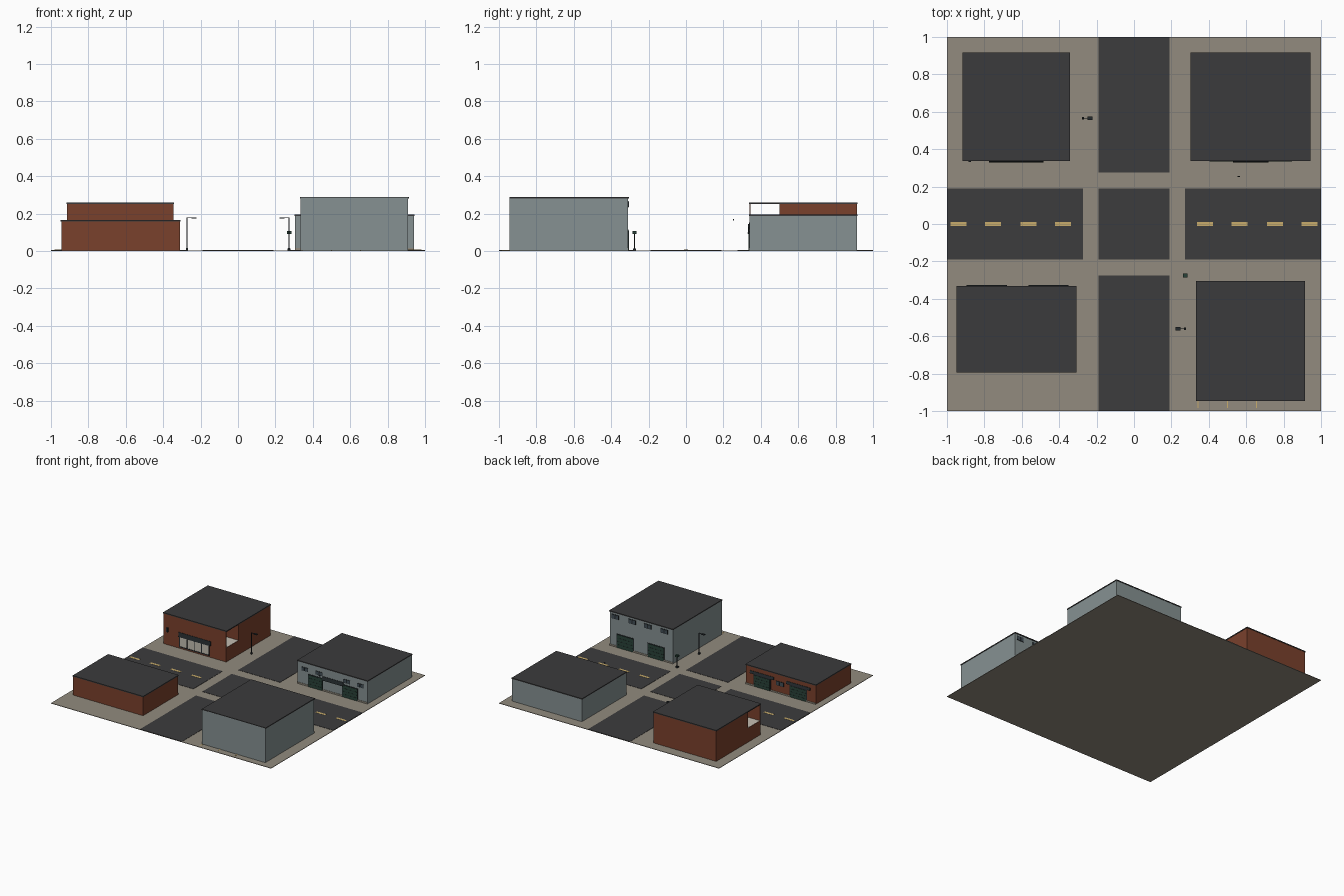
import bpy

if "Cube" in bpy.data.objects:
    bpy.data.objects.remove(bpy.data.objects["Cube"])


def mat(name, r, g, b):
    m = bpy.data.materials.new(name)
    lin = [((c / 255 + 0.055) / 1.055) ** 2.4 if c > 10 else c / 255 / 12.92 for c in (r, g, b)]
    m.diffuse_color = (*lin, 1)
    m.use_nodes = True
    m.node_tree.nodes["Principled BSDF"].inputs["Base Color"].default_value = m.diffuse_color
    return m


PAVE = mat("pavement", 146, 139, 126)
ROAD = mat("asphalt", 60, 60, 61)
YELLOW = mat("road_yellow", 200, 172, 108)
BRICK = mat("brick", 122, 65, 44)
GREY = mat("grey_wall", 134, 145, 146)
ROOF = mat("roof_dark", 59, 59, 60)
GREEN = mat("door_green", 40, 66, 56)
TRIM = mat("dark_trim", 36, 42, 45)
LIGHT = mat("pale_plaster", 196, 190, 178)
GLASS = mat("window_glass", 66, 78, 86)

FACES = [(0, 3, 2, 1), (4, 5, 6, 7), (0, 1, 5, 4), (1, 2, 6, 5), (2, 3, 7, 6), (3, 0, 4, 7)]


def box(name, x0, x1, y0, y1, z0, z1, m):
    x0, x1 = sorted((x0, x1))
    y0, y1 = sorted((y0, y1))
    v = [(x, y, z) for z in (z0, z1) for x, y in ((x0, y0), (x1, y0), (x1, y1), (x0, y1))]
    me = bpy.data.meshes.new(name)
    me.from_pydata(v, [], FACES)
    me.materials.append(m)
    ob = bpy.data.objects.new(name, me)
    bpy.context.collection.objects.link(ob)
    return ob


def roof(name, x0, x1, y0, y1, z):
    box(name + "_roof", x0 - .003, x1 + .003, y0 - .003, y1 + .003, z - .008, z, ROOF)


def door(name, x0, x1, y, s, h):
    # roller door: frame, leaf and panel seams; s = outward y direction
    box(name + "_frame", x0 - .006, x1 + .006, y, y + s * .003, G, h + .006, TRIM)
    box(name + "_leaf", x0, x1, y, y + s * .005, G, h, GREEN)
    for i in range(1, 4):
        z = G + (h - G) * i / 4
        box(name + "_seam", x0, x1, y, y + s * .006, z - .001, z + .001, TRIM)


def window(name, x, z, w, h, y, s):
    box(name + "_frame", x - w / 2, x + w / 2, y, y + s * .003, z - h / 2, z + h / 2, TRIM)
    for k in (-1, 1):
        c = x + k * w / 4
        box(name + "_pane", c - w * .19, c + w * .19, y, y + s * .004, z - h * .38, z + h * .38, GLASS)


def awning(name, x0, x1, y, s, z0, z1):
    # sloping canopy: upper front edge pulled back to the wall
    ob = box(name, x0, x1, y, y + s * .01, z0, z1, TRIM)
    for v in ob.data.vertices:
        if v.co.z > z0 + .001 and abs(v.co.y - y) > .005:
            v.co.y = y + s * .003


G = .004
# ground and roads
box("ground", -1, 1, -1, 1, 0, G, PAVE)
R0, R1 = G, G + .002
box("crossing_centre", -.19, .19, -.19, .19, R0, R1, ROAD)
for s in (-1, 1):
    box("road_ns", -.19, .19, s * .275, s, R0, R1, ROAD)
    box("road_ew", s * .273, s, -.19, .19, R0, R1, ROAD)
    for c in (.38, .565, .753, .938):
        box("lane_dash", s * c - .043, s * c + .043, -.01, .01, R1, R1 + .001, YELLOW)
for x in (.342, .5, .655):
    box("parking_line", x - .003, x + .003, -.985, -.93, G, G + .001, YELLOW)

# back left brick shop with open display corners
box("shop_body", -.915, -.345, .5, .915, G, .255, BRICK)
box("shop_front_base", -.915, -.345, .34, .5, G, .12, BRICK)
box("display_floor", -.913, -.347, .344, .5, .12, .121, LIGHT)
box("shop_front_wall", -.915, -.345, .34, .346, .12, .255, BRICK)
roof("shop", -.915, -.345, .34, .915, .26)
box("shop_window", -.765, -.5, .34, .336, .022, .1, LIGHT)
for i in range(5):
    x = -.765 + i * .265 / 4
    box("shop_mullion", x - .003, x + .003, .34, .334, .022, .1, TRIM)
box("shop_sill", -.77, -.495, .34, .333, .016, .023, TRIM)
awning("shop_awning", -.775, -.485, .34, -1, .1, .135)
box("shop_wall_lamp", -.885, -.872, .34, .332, .11, .145, TRIM)

# front left low brick garage, doors to the back
box("garage_body", -.945, -.31, -.79, -.335, G, .16, BRICK)
roof("garage", -.945, -.31, -.79, -.335, .165)
box("garage_plinth", -.945, -.31, -.335, -.332, G, .015, PAVE)
for x0, x1 in ((-.53, -.385), (-.86, -.715)):
    door("garage_door", x0, x1, -.335, 1, .095)
    awning("garage_awning", x0 - .035, x1 + .035, -.335, 1, .105, .125)
window("garage_window", -.62, .085, .07, .035, -.335, 1)

# back right grey workshop, doors to the front
box("workshop_body", .305, .94, .34, .915, G, .19, GREY)
roof("workshop", .305, .94, .34, .915, .195)
box("workshop_plinth", .305, .94, .34, .337, G, .016, PAVE)
for x0, x1 in ((.405, .53), (.715, .845)):
    door("workshop_door", x0, x1, .34, -1, .1)
for x in (.37, .5, .75, .875):
    window("workshop_window", x, .137, .06, .03, .34, -1)
awning("workshop_awning", .53, .72, .34, -1, .092, .122)
box("hanging_sign", .554, .568, .252, .257, .163, .17, TRIM)

# front right tall grey warehouse, doors to the back
box("warehouse_body", .335, .91, -.945, -.305 - .005, G, .285, GREY)
roof("warehouse", .335, .91, -.942, -.308, .29)
box("warehouse_plinth", .335, .91, -.31, -.307, G, .016, PAVE)
for x0, x1 in ((.695, .84), (.42, .56)):
    door("warehouse_door", x0, x1, -.31, 1, .11)
for x in (.86, .705, .565, .415):
    window("warehouse_window", x, .25, .065, .036, -.31, 1)

# street lamps with arms over the road
for s, y in ((-1, .565), (1, -.56)):
    x = s * .272
    box("lamp_base", x - .006, x + .006, y - .006, y + .006, G, .016, TRIM)
    box("lamp_pole", x - .0025, x + .0025, y - .0025, y + .0025, G, .18, TRIM)
    box("lamp_arm", x, s * .225, y - .002, y + .002, .176, .18, TRIM)
    box("lamp_head", s * .222, s * .248, y - .009, y + .009, .174, .18, TRIM)

# corner signal post
box("signal_post", .27, .276, -.278, -.272, G, .1, TRIM)
box("signal_base", .264, .282, -.284, -.266, G, .014, TRIM)
box("signal_head", .261, .285, -.286, -.264, .092, .107, GREEN)
